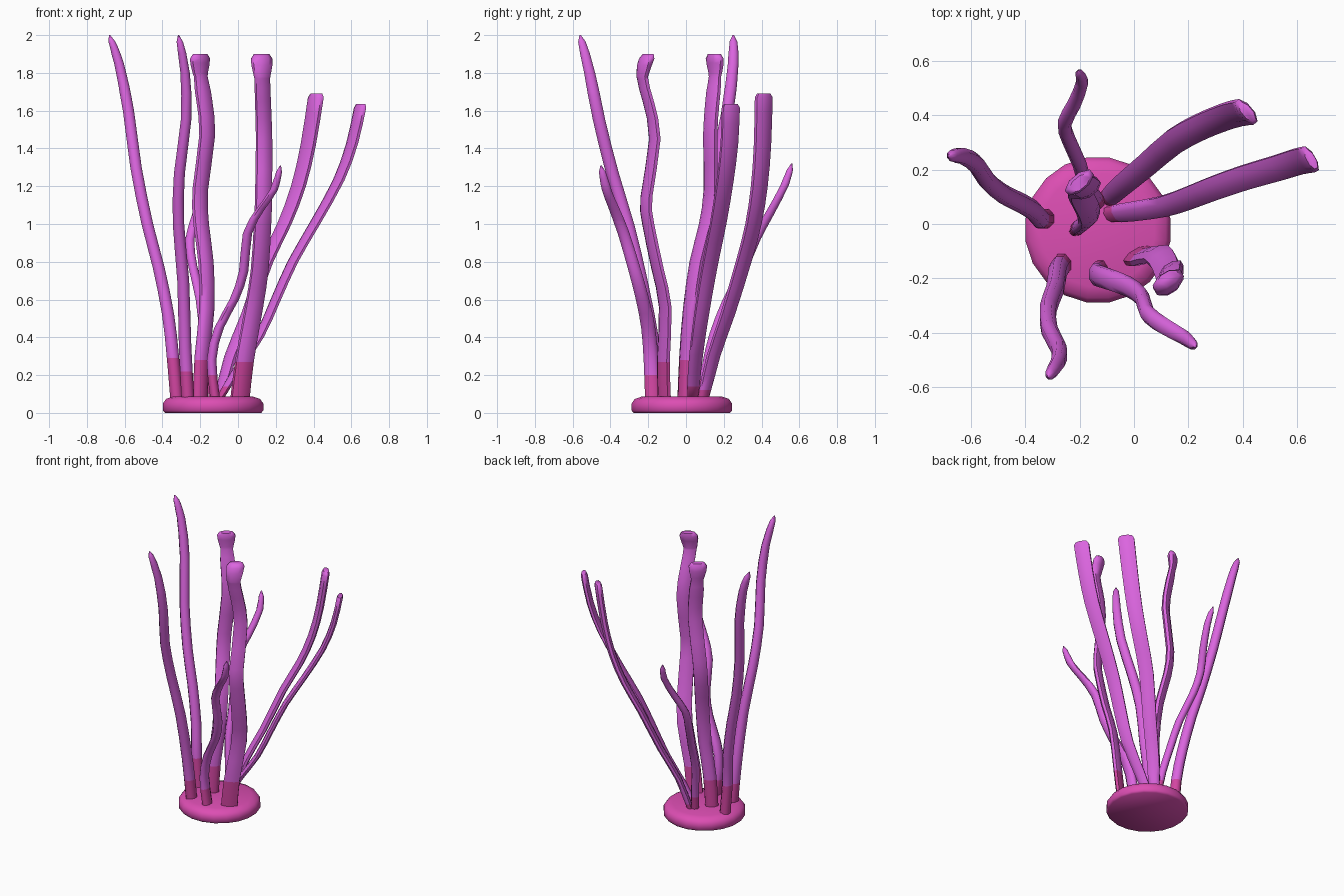
import bpy, bmesh, math
from mathutils import Vector

if "Cube" in bpy.data.objects:
    bpy.data.objects.remove(bpy.data.objects["Cube"])


def material(name, rgb):
    m = bpy.data.materials.new(name)
    m.diffuse_color = (*rgb, 1)
    m.use_nodes = True
    m.node_tree.nodes["Principled BSDF"].inputs["Base Color"].default_value = m.diffuse_color
    return m


BASE = material("base_pink", (0.72, 0.076, 0.45))
ROOT = material("root_pink", (0.65, 0.06, 0.36))
ORCHID = material("orchid", (0.71, 0.13, 0.74))


def finish(bm, name, mats):
    bmesh.ops.recalc_face_normals(bm, faces=bm.faces[:])
    me = bpy.data.meshes.new(name)
    bm.to_mesh(me)
    bm.free()
    ob = bpy.data.objects.new(name, me)
    bpy.context.collection.objects.link(ob)
    for m in mats:
        me.materials.append(m)
    bpy.context.view_layer.objects.active = ob
    ob.select_set(True)
    bpy.ops.object.shade_smooth_by_angle(angle=math.radians(60))
    ob.select_set(False)
    return ob


def loft(bm, rings, sides, turn=0.0):
    """Bridge horizontal elliptical rings (centre, rx, ry), turned about z, and cap both ends."""
    loops = []
    ct, st = math.cos(math.radians(turn)), math.sin(math.radians(turn))
    for c, rx, ry in rings:
        loop = []
        for i in range(sides):
            a = 2 * math.pi * (i + 0.5) / sides
            u, v = rx * math.cos(a), ry * math.sin(a)
            loop.append(bm.verts.new((c[0] + u * ct - v * st, c[1] + u * st + v * ct, c[2])))
        loops.append(loop)
    for lo, hi in zip(loops, loops[1:]):
        for i in range(sides):
            j = (i + 1) % sides
            bm.faces.new((lo[i], lo[j], hi[j], hi[i]))
    bm.faces.new(loops[0][::-1])
    bm.faces.new(loops[-1])


def smooth_path(pts, steps=2):
    """Catmull-Rom curve through the points."""
    p = [Vector(q) for q in pts]
    p = [2 * p[0] - p[1]] + p + [2 * p[-1] - p[-2]]
    out = []
    for i in range(1, len(p) - 2):
        a, b, c, d = p[i - 1:i + 3]
        for k in range(steps):
            t = k / steps
            out.append(0.5 * (2 * b + (c - a) * t + (2 * a - 5 * b + 4 * c - d) * t * t
                              + (3 * b - a - 3 * c + d) * t ** 3))
    return out + [p[-2]]


# end styles: (height below the tip, radius scale)
ENDS = {
    "point": [(0.30, 1.0), (0.10, 0.85), (0.035, 0.65), (0.0, 0.12)],
    "blunt": [(0.10, 1.0), (0.02, 1.0), (0.0, 0.75)],
    "flare": [(0.13, 1.0), (0.06, 1.35), (0.025, 1.4), (0.0, 1.0)],
    "knob": [(0.20, 1.0), (0.12, 0.85), (0.06, 1.15), (0.025, 1.25), (0.0, 0.9)],
}


def tentacle(name, pts, r0, r1, root_z, end, turn=0.0, grow=1.0):
    path = smooth_path(pts)
    z0, z1 = path[0].z, path[-1].z
    # add the end-style rings to the sampled path
    for drop, _ in ENDS[end]:
        z = z1 - drop
        for a, b in zip(path, path[1:]):
            if a.z + 0.004 < z < b.z - 0.004:
                path.append(a.lerp(b, (z - a.z) / (b.z - a.z)))
                path.sort(key=lambda v: v.z)
                break
    rings = []
    for c in path:
        t = max(0.0, (c.z - z0) / (z1 - z0)) ** grow
        s, drop, prof = 1.0, z1 - c.z, ENDS[end]
        for (d0, s0), (d1, s1) in zip(prof, prof[1:]):
            if d1 - 1e-6 <= drop <= d0:
                s = s0 + (s1 - s0) * (d0 - drop) / (d0 - d1)
        rings.append((c, s * (r0[0] + (r1[0] - r0[0]) * t), s * (r0[1] + (r1[1] - r0[1]) * t)))
    bm = bmesh.new()
    loft(bm, rings, 8, turn)
    # pink root below root_z
    bmesh.ops.bisect_plane(bm, geom=bm.verts[:] + bm.edges[:] + bm.faces[:],
                           plane_co=(0, 0, root_z), plane_no=(0, 0, 1))
    for f in bm.faces:
        f.material_index = 0 if f.calc_center_median().z < root_z else 1
    finish(bm, name, [ROOT, ORCHID])


# round foot
bm = bmesh.new()
loft(bm, [((-0.132, -0.022, z), r, r) for r, z in
          ((0.258, 0), (0.269, 0.012), (0.269, 0.05), (0.252, 0.074), (0.21, 0.088))], 20)
finish(bm, "base_disc", [BASE])

# tentacles
tentacle("left_tentacle", [
    (-.325, .02, .07), (-.345, .02, .3), (-.37, .05, .52), (-.42, .08, .77), (-.48, .11, 1.0),
    (-.54, .16, 1.3), (-.58, .22, 1.6), (-.63, .25, 1.85), (-.68, .25, 2.0)],
    (.036, .038), (.031, .034), .29, "point")
tentacle("front_left_tentacle", [
    (-.265, -.15, .07), (-.28, -.175, .35), (-.29, -.24, .7), (-.315, -.31, 1.0), (-.31, -.39, 1.27),
    (-.275, -.46, 1.55), (-.28, -.51, 1.8), (-.315, -.56, 2.0)],
    (.037, .044), (.028, .033), .22, "point")
tentacle("centre_tentacle", [
    (-.2, -.01, .07), (-.19, .0, .3), (-.165, .02, .55), (-.17, .055, .8), (-.195, .105, 1.0),
    (-.2, .13, 1.18), (-.163, .128, 1.47), (-.178, .14, 1.65), (-.2, .155, 1.8), (-.2, .15, 1.9)],
    (.046, .028), (.052, .025), .28, "knob", 40)
tentacle("back_tentacle", [
    (-.13, .08, .07), (-.15, .11, .25), (-.18, .15, .42), (-.2, .22, .6), (-.24, .31, .78),
    (-.255, .37, .92), (-.22, .44, 1.05), (-.19, .52, 1.2), (-.205, .56, 1.32)],
    (.026, .028), (.026, .028), .18, "point")
tentacle("front_right_tentacle", [
    (.01, -.115, .07), (.035, -.12, .28), (.085, -.11, .56), (.115, -.15, .76), (.13, -.2, 1.0),
    (.135, -.21, 1.14), (.138, -.165, 1.45), (.132, -.2, 1.65), (.128, -.232, 1.78), (.125, -.2, 1.9)],
    (.058, .025), (.045, .025), .27, "flare", 30)
tentacle("short_front_tentacle", [
    (-.12, -.175, .07), (-.14, -.185, .28), (-.1, -.2, .45), (-.02, -.23, .6), (.03, -.27, .75),
    (.05, -.33, .95), (.12, -.38, 1.08), (.19, -.42, 1.18), (.225, -.45, 1.31)],
    (.028, .045), (.026, .03), .2, "point")
tentacle("back_right_tentacle", [
    (-.1, .09, .07), (-.04, .145, .3), (.05, .22, .52), (.15, .305, .8), (.245, .357, 1.0),
    (.32, .388, 1.2), (.372, .405, 1.42), (.415, .412, 1.69)],
    (.034, .022), (.058, .026), .12, "blunt", -50, .45)
tentacle("right_tentacle", [
    (-.1, .035, .07), (-.01, .045, .22), (.11, .065, .4), (.2, .095, .6), (.29, .13, .8),
    (.405, .17, 1.0), (.532, .207, 1.23), (.605, .23, 1.43), (.65, .238, 1.635)],
    (.03, .02), (.055, .022), .14, "blunt", -60, .45)
